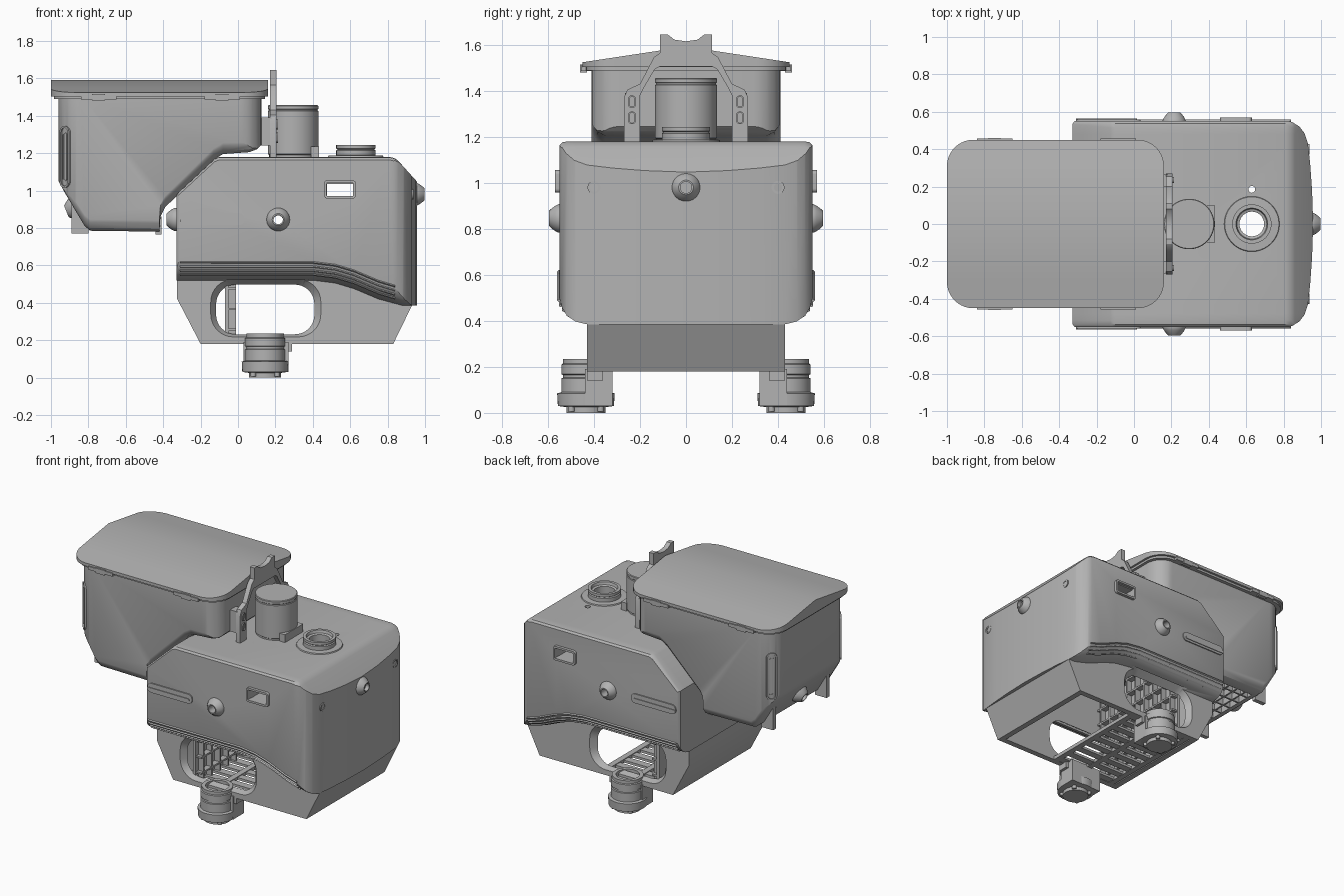
import bpy, bmesh, math
from mathutils import Vector, Matrix

if "Cube" in bpy.data.objects:
    bpy.data.objects.remove(bpy.data.objects["Cube"])

grey = bpy.data.materials.new("matte_grey")
grey.use_nodes = True
grey.diffuse_color = (0.45, 0.45, 0.45, 1)
grey.node_tree.nodes["Principled BSDF"].inputs["Base Color"].default_value = grey.diffuse_color
parts = []


def loft(name, sections, wrap=False, matrix=None):
    """Skin equal-length point loops; wrap joins the last loop to the first."""
    bm = bmesh.new()
    loops = [[bm.verts.new(p) for p in section] for section in sections]
    count = len(loops[0])
    pairs = list(zip(loops, loops[1:]))
    if wrap:
        pairs.append((loops[-1], loops[0]))
    else:
        bm.faces.new(loops[0])
        bm.faces.new(list(reversed(loops[-1])))
    for a, b in pairs:
        for i in range(count):
            j = (i + 1) % count
            bm.faces.new((a[i], b[i], b[j], a[j]))
    bmesh.ops.recalc_face_normals(bm, faces=bm.faces[:])
    if matrix:
        bm.transform(matrix)
    mesh = bpy.data.meshes.new(name)
    bm.to_mesh(mesh)
    bm.free()
    mesh.materials.append(grey)
    obj = bpy.data.objects.new(name, mesh)
    bpy.context.scene.collection.objects.link(obj)
    parts.append(obj)
    return obj


def place(points, t, axis):
    order = {"x": lambda a, b: (t, a, b), "y": lambda a, b: (a, t, b), "z": lambda a, b: (a, b, t)}
    return [order[axis](*p) for p in points]


def extrude(name, points, start, end, axis):
    return loft(name, [place(points, start, axis), place(points, end, axis)])


def box(name, x0, x1, y0, y1, z0, z1):
    return extrude(name, [(x0, y0), (x1, y0), (x1, y1), (x0, y1)], z0, z1, "z")


def round_rect(x0, x1, y0, y1, r, steps=8):
    points = []
    corners = [(x1 - r, y1 - r), (x0 + r, y1 - r), (x0 + r, y0 + r), (x1 - r, y0 + r)]
    for k, (cx, cy) in enumerate(corners):
        for i in range(steps + 1):
            a = math.pi / 2 * (k + i / steps)
            points.append((cx + r * math.cos(a), cy + r * math.sin(a)))
    return points


def frame(name, x0, x1, y0, y1, r, rim, start, end, axis, matrix=None):
    outer = round_rect(x0, x1, y0, y1, r)
    inner = round_rect(x0 + rim, x1 - rim, y0 + rim, y1 - rim, r - rim)
    loops = [place(p, t, axis) for p, t in ((outer, start), (outer, end), (inner, end), (inner, start))]
    return loft(name, loops, True, matrix)


def lathe(name, profile, at, axis=(0, 0, 1), wrap=False, sides=40):
    turn = Vector((0, 0, 1)).rotation_difference(Vector(axis)).to_matrix().to_4x4()
    angles = [math.tau * i / sides for i in range(sides)]
    loops = [[(r * math.cos(a), r * math.sin(a), h) for a in angles] for r, h in profile]
    return loft(name, loops, wrap, Matrix.Translation(at) @ turn)


def combine(target, tool, operation="DIFFERENCE"):
    mod = target.modifiers.new("combine", "BOOLEAN")
    mod.operation, mod.object, mod.solver = operation, tool, "EXACT"
    bpy.context.view_layer.update()
    result = target.evaluated_get(bpy.context.evaluated_depsgraph_get())
    mesh = bpy.data.meshes.new_from_object(result)
    target.modifiers.clear()
    target.data = mesh
    parts.remove(tool)
    bpy.data.objects.remove(tool)


# Main housing: wide shell with a curved, rounded lower edge
skirt = [(-.33, .52), (.4, .52), (.52, .505), (.62, .475), (.75, .42), (.88, .385), (1, .385)]
crown = [(1, 1), (.86, 1.155), (.84, 1.172), (.81, 1.18), (-.1, 1.18), (-.125, 1.17), (-.33, .98)]
flare = [(.43, 0, 0), (.48, .012, 0), (.515, .035, 0), (.538, .065, .004), (.55, .1, .016)]


def housing_section(y, lift, drop):
    outline = [(x, z + lift) for x, z in skirt] + [(x, z - drop) for x, z in crown]
    return place(outline, y, "y")


housing = loft("housing", [housing_section(-y, l, d) for y, l, d in reversed(flare)]
               + [housing_section(*f) for f in flare])
lower = [(-.325, .42), (-.2, .18), (.83, .18), (.93, .385), (.93, .6), (-.325, .6)]
combine(housing, extrude("lower", lower, -.43, .43, "y"), "UNION")
half = [(.958, 0), (.952, .18), (.942, .32), (.93, .43), (.912, .485), (.885, .52), (.85, .543), (.8, .56),
        (-.3, .56), (-.32, .548), (-.34, .52)]
plan = half + [(x, -y) for x, y in reversed(half[1:])]
combine(housing, extrude("plan", plan, 0, 1.4, "z"), "INTERSECT")

# Hollow interior and openings
cavity = [(-.29, .42), (-.115, .1), (.75, .1), (.91, .42), (.9, 1), (.79, 1.13), (-.1, 1.13), (-.29, .95)]
combine(housing, extrude("cavity", cavity, -.39, .39, "y"))
for s in (-1, 1):
    wide = round_rect(-.16, .46, .21, .54, .13)
    tight = round_rect(-.11, .4, .235, .49, .1)
    combine(housing, loft("side_cut", [place(wide, s * .45, "y"), place(tight, s * .38, "y")]))
combine(housing, lathe("lens_cut", [(.026, -1), (.026, 1)], (.215, 0, .84), (0, 1, 0)))
combine(housing, box("port_cut", .475, .615, -.8, .8, .97, 1.035))
combine(housing, lathe("filler_cut", [(.07, -.1), (.07, .1)], (.63, 0, 1.18)))
combine(housing, lathe("vent_cut", [(.018, -.1), (.018, .1)], (.63, .185, 1.18)))

dome = [(.062, -.02), (.062, .004), (.055, .018), (.042, .036), (.032, .046), (.025, .046), (.025, -.02)]
foot = [(.085, 0), (.085, .025), (.122, .03), (.125, .085), (.107, .09), (.107, .15), (.1, .153),
        (.1, .165), (.107, .168), (.107, .21), (.1, .214), (.1, .235), (.075, .235), (.075, .2)]
for s, side in ((-1, "right"), (1, "left")):
    # Side sensors, ports, trim and vent ridges
    lathe(side + "_sensor", dome, (.215, s * .55, .845), (0, s, 0), True)
    frame(side + "_port_frame", .46, .63, .957, 1.055, .018, .014, s * .53, s * .57, "y")
    extrude(side + "_trim", round_rect(-.31, .035, .815, .88, .03), s * .54, s * .558, "y")
    extrude(side + "_trim_inset", round_rect(-.31, .015, .83, .85, .009), s * .55, s * .563, "y")
    for y, lift in ((.552, .095), (.545, .072), (.53, .05), (.512, .03)):
        ridge = [(x, z + lift) for x, z in [(-.31, .52)] + skirt[1:5] + [(.84, .393)]]
        loops = [[(x, s * y + a, z + b) for a, b in ((-.008, 0), (0, -.006), (.008, 0), (0, .006))]
                 for x, z in ridge]
        loft(side + "_vent_ridge", loops)
    # Feet with their brackets
    lathe(side + "_foot", foot, (.145, s * .435, 0))
    box(side + "_foot_bracket", .03, .27, s * .32, s * .44, .03, .19)
    box(side + "_foot_web", .25, .29, s * .36, s * .43, .14, .19)
    for i in range(4):
        a = math.tau * (i + .5) / 4
        lathe(side + "_foot_stud", [(.015, 0), (.015, .04)],
              (.145 + .09 * math.cos(a), s * .435 + .09 * math.sin(a), .005), sides=12)
    # Small end sensors
    lathe(side + "_end_sensor", [(.028, -.03), (.028, .008), (.018, .008), (.018, -.005)],
          (.93, s * .4, .98), (1, 0, 0))
    # Hopper supports, latches and corner sight slots
    box(side + "_hopper_leg", -.89, -.8, s * .28, s * .31, .77, .93)
    box(side + "_hopper_hook", -.44, -.41, s * .28, s * .34, .765, .86)
    for x in (-.84, -.18):
        box(side + "_latch", x, x + .19, s * .41, s * .457, 1.487, 1.51)
        box(side + "_latch_tab", x + .06, x + .13, s * .43, s * .46, 1.48, 1.515)
    corner = Matrix.Translation((-.921, s * .371, 1.18)) @ Matrix.Rotation(s * math.pi / 4, 4, "Z")
    frame(side + "_sight_frame", -.036, .036, -.165, .165, .035, .01, -s * .02, s * .012, "y", corner)
    frame(side + "_sight_tube", -.014, .014, -.13, .13, .013, .006, -s * .02, s * .009, "y", corner)
    # Mount pads and slots
    box(side + "_mount_pad", .11, .18, s * .2, s * .265, 1.24, 1.39)
    for z in (1.255, 1.325):
        frame(side + "_mount_slot", s * .235 - .017, s * .235 + .017, z, z + .055, .016, .006, .2, .213, "x")

lathe("front_sensor", dome[:-1] + [(.025, .02)], (.95, 0, .98), (1, 0, 0))
lathe("rear_sensor", dome[:-1] + [(.025, .02)], (-.335, 0, .845), (-1, 0, 0))
lathe("hopper_sensor", dome[:-1] + [(.025, .02)], (-.875, 0, .905), (-1, 0, -.4))

# Slatted floor and inner lattice wall
for x in (-.15, .1, .33):
    box("floor_beam", x, x + .04, -.4, .4, .18, .205)
for i in range(9):
    y = -.39 + i * .0925
    box("floor_slat", -.15, .37, y, y + .05, .183, .2)
box("inner_wall", -.07, -.05, -.395, .395, .2, 1.13)
for i in range(9):
    y = -.36 + i * .09
    box("wall_rib", -.06, -.01, y - .006, y + .006, .2, 1.13)
for i in range(8):
    z = .25 + i * .11
    box("wall_rail", -.06, -.01, -.39, .39, z, z + .012)

# Filler neck and pump canister
lathe("filler_flange", [(.15, 1.175), (.145, 1.187), (.07, 1.19), (.07, 1.17)], (.63, 0, 0), wrap=True)
lathe("filler_neck", [(.105, 1.18), (.105, 1.215), (.098, 1.22), (.105, 1.225), (.105, 1.243),
                      (.085, 1.243), (.08, 1.225), (.066, 1.22), (.066, 1.17)], (.63, 0, 0), wrap=True)
lathe("canister", [(.128, 1.17), (.128, 1.19), (.135, 1.195), (.135, 1.425), (.131, 1.428),
                   (.131, 1.433), (.135, 1.436), (.135, 1.452), (.131, 1.456)], (.295, 0, 0), sides=56)
box("canister_clip", .39, .433, -.1, .1, 1.17, 1.235)

# Mounting yoke
rim = [(0, 1.615), (.05, 1.622), (.08, 1.645), (.113, 1.645), (.113, 1.565), (.14, 1.545), (.2, 1.43),
       (.255, 1.405), (.27, 1.37), (.27, 1.17), (.2, 1.17), (.2, 1.38), (.185, 1.41), (.135, 1.495), (.115, 1.505)]
extrude("yoke", rim + [(-y, z) for y, z in reversed(rim[1:])], .172, .206, "x")

# Hopper with rounded corners and a grated outlet
base = [(-1, 1.14), (-.965, 1.06), (-.93, .995), (-.82, .81), (-.79, .785), (-.42, .78), (-.415, .86), (-.39, .91),
        (-.13, 1.165), (-.08, 1.195), (.06, 1.205), (.1, 1.22), (.2, 1.32)]
belly = [(.35, 0), (.385, .015), (.405, .045), (.42, .09)]
belly = [(-y, l) for y, l in reversed(belly)] + belly
hopper = loft("hopper", [place([(x, z + l) for x, z in base] + [(.2, 1.51), (-1, 1.51)], y, "y")
                         for y, l in belly])
combine(hopper, extrude("hopper_plan", round_rect(-.96, .125, -.41, .41, .12), .5, 2, "z"), "INTERSECT")
combine(hopper, box("outlet_cut", -.76, -.45, -.32, .32, .6, .92))
for i in range(4):
    x = -.71 + i * .07
    box("grate_bar", x, x + .012, -.325, .325, .785, .83)
for i in range(7):
    y = -.27 + i * .09
    box("grate_cross_bar", -.765, -.445, y - .006, y + .006, .785, .83)
extrude("hopper_rim", round_rect(-.985, .145, -.435, .435, .13), 1.488, 1.505, "z")

# Gabled lid with rounded corners
r = .14
edge = [.45 - r + r * math.sin(math.pi / 2 * i / 10) for i in range(11)]
lid = []
for y in [-e for e in reversed(edge)] + [0] + edge:
    inset = r - math.sqrt(max(0, r * r - max(0, abs(y) - .45 + r) ** 2))
    top = 1.592 - .068 * abs(y) / .45
    lid.append(place([(-1 + inset, 1.503), (.16 - inset, 1.503), (.16 - inset, top), (-1 + inset, top)], y, "y"))
loft("lid", lid)

bpy.ops.object.select_all(action="DESELECT")
for obj in parts:
    obj.select_set(True)
bpy.context.view_layer.objects.active = housing
bpy.ops.object.shade_smooth_by_angle(angle=math.radians(32))
